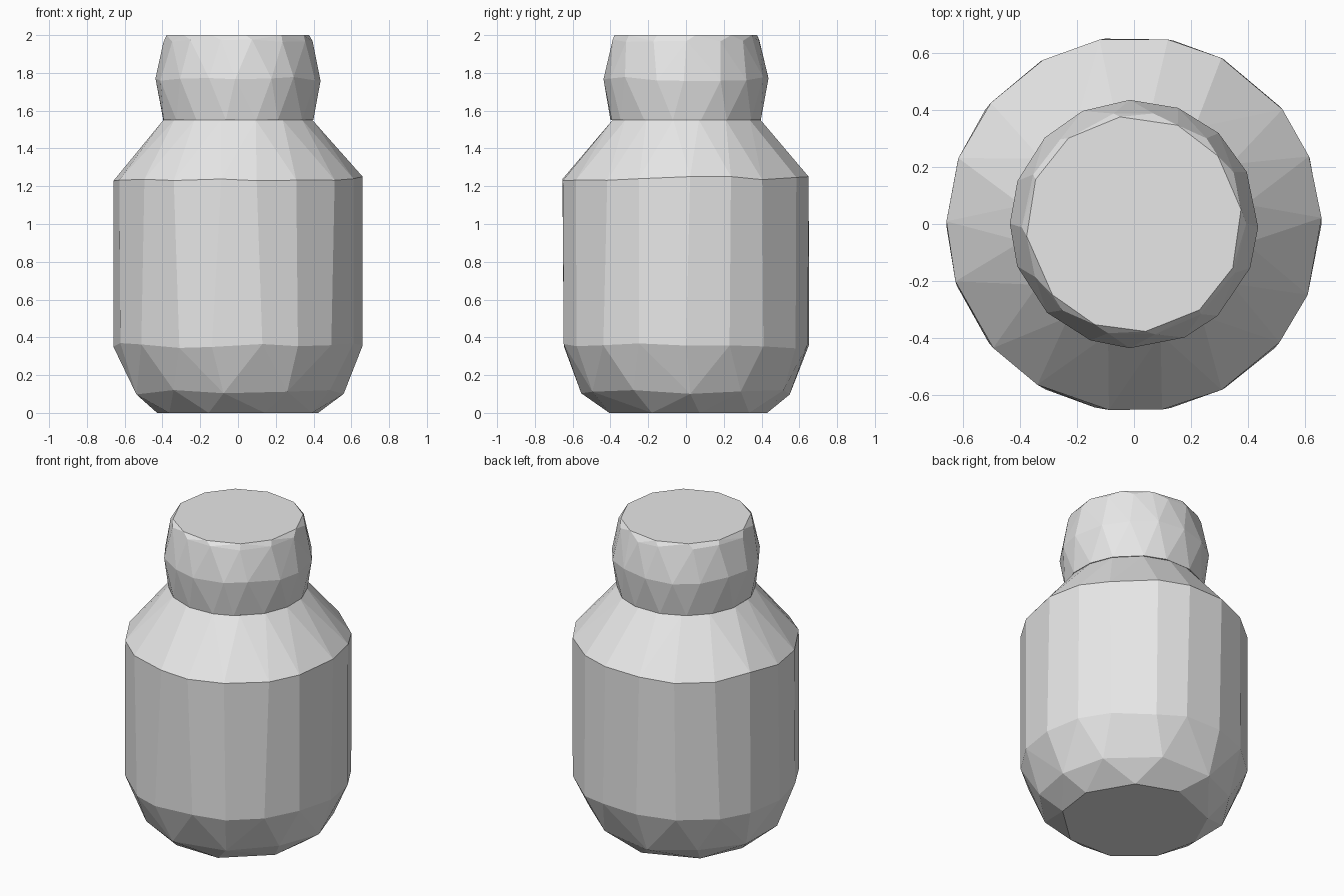
import bpy
import bmesh
import math
import random

cube = bpy.data.objects.get("Cube")
if cube:
    bpy.data.objects.remove(cube, do_unlink=True)

rng = random.Random(4)

# One plain grey for the whole bottle
grey = bpy.data.materials.new("plain_grey")
grey.use_nodes = True
colour = (0.8, 0.8, 0.8, 1)
grey.diffuse_color = colour
grey.node_tree.nodes["Principled BSDF"].inputs["Base Color"].default_value = colour


def faceted_shell(name, rings, open_top=False):
    """Convex faceted form through rings of (radius, z, sides, turn, z jitter)."""
    bm = bmesh.new()
    for radius, z, sides, turn, wobble in rings:
        step = math.tau / sides
        for i in range(sides):
            a = (i + turn + rng.uniform(-0.12, 0.12)) * step
            bm.verts.new((radius * math.cos(a), radius * math.sin(a),
                          z + rng.uniform(-wobble, wobble)))
    hull = bmesh.ops.convex_hull(bm, input=bm.verts[:])
    spare = {v for v in hull["geom_interior"] + hull["geom_unused"]
             if isinstance(v, bmesh.types.BMVert)}
    bmesh.ops.delete(bm, geom=list(spare), context="VERTS")
    # Merge nearly flat neighbouring triangles into larger facets
    bmesh.ops.dissolve_limit(bm, angle_limit=math.radians(2),
                             verts=bm.verts[:], edges=bm.edges[:])
    if open_top:
        top = max(v.co.z for v in bm.verts)
        caps = [f for f in bm.faces if all(v.co.z > top - 0.01 for v in f.verts)]
        bmesh.ops.delete(bm, geom=caps, context="FACES")
    bmesh.ops.recalc_face_normals(bm, faces=bm.faces[:])
    mesh = bpy.data.meshes.new(name)
    bm.to_mesh(mesh)
    bm.free()
    mesh.materials.append(grey)
    obj = bpy.data.objects.new(name, mesh)
    bpy.context.collection.objects.link(obj)
    return obj


# Bottle body: flat base, chamfered foot, straight wall, sloping shoulder
faceted_shell("bottle_body", [
    (0.43, 0.0, 9, 0.3, 0.0),
    (0.56, 0.11, 11, 0.0, 0.015),
    (0.66, 0.36, 18, 0.0, 0.02),
    (0.66, 1.24, 18, 0.0, 0.012),
    (0.40, 1.55, 16, 0.5, 0.0),
], open_top=True)

# Cap: bulges at the middle, with a narrow bevel round the flat top
faceted_shell("bottle_cap", [
    (0.405, 1.55, 16, 0.5, 0.0),
    (0.437, 1.77, 16, 0.0, 0.012),
    (0.395, 1.97, 14, 0.0, 0.008),
    (0.38, 2.0, 12, 0.25, 0.0),
])
